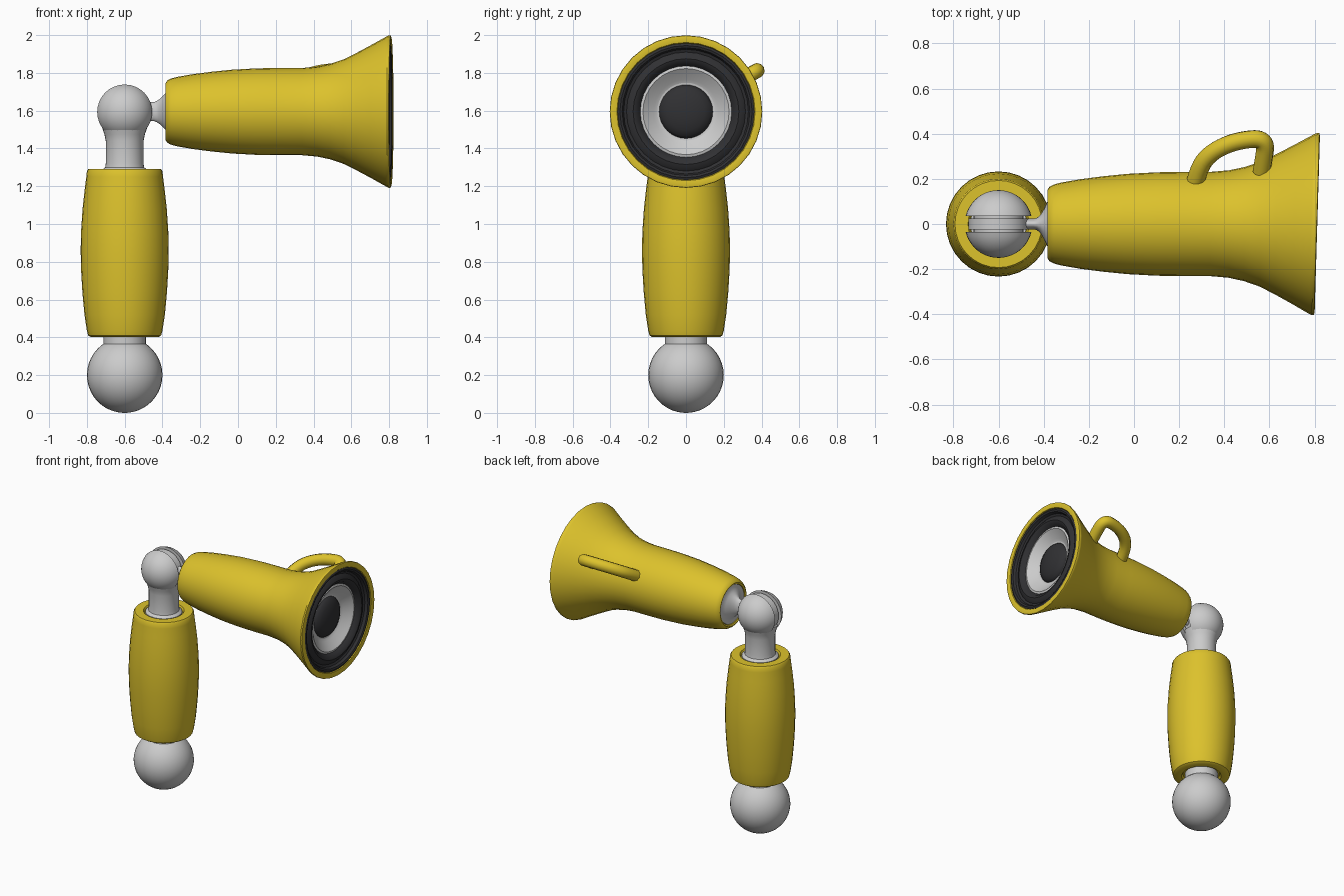
import bpy, bmesh, math
from mathutils import Vector

if "Cube" in bpy.data.objects:
    bpy.data.objects.remove(bpy.data.objects["Cube"])

AX, AZ = -0.6, 1.595   # arm x position, horn axis height


def material(name, col):
    m = bpy.data.materials.new(name)
    m.diffuse_color = (*col, 1)
    m.use_nodes = True
    m.node_tree.nodes["Principled BSDF"].inputs["Base Color"].default_value = m.diffuse_color
    return m


YELLOW = material("yellow", (0.72, 0.54, 0.025))
DARK = material("dark_rubber", (0.03, 0.03, 0.033))


def smooth(ob, angle=38):
    bpy.ops.object.select_all(action='DESELECT')
    ob.select_set(True)
    bpy.context.view_layer.objects.active = ob
    bpy.ops.object.shade_smooth_by_angle(angle=math.radians(angle))


def lathe(name, profile, axis='Z', origin=(0, 0, 0), mat=None, sides=32, warp=None):
    """Revolve (radius, height) points about an axis."""
    bm = bmesh.new()
    o = Vector(origin)
    rings = []
    for r, t in profile:
        ring = []
        for i in range(sides):
            a = 2 * math.pi * i / sides
            c, s = r * math.cos(a), r * math.sin(a)
            p = {'X': Vector((t, c, s)), 'Y': Vector((s, t, c)), 'Z': Vector((c, s, t))}[axis]
            if warp:
                p = warp(p)
            ring.append(bm.verts.new(p + o))
        rings.append(ring)
    for a, b in zip(rings, rings[1:]):
        for i in range(sides):
            j = (i + 1) % sides
            bm.faces.new((a[i], a[j], b[j], b[i]))
    bmesh.ops.remove_doubles(bm, verts=bm.verts, dist=1e-5)
    bmesh.ops.recalc_face_normals(bm, faces=bm.faces)
    me = bpy.data.meshes.new(name)
    bm.to_mesh(me)
    bm.free()
    ob = bpy.data.objects.new(name, me)
    bpy.context.collection.objects.link(ob)
    if mat:
        me.materials.append(mat)
    smooth(ob)
    return ob


def arc(R, t0, t1, n, centre=0.0):
    """Sphere profile between two axial angles (degrees, -90 to 90)."""
    out = []
    for i in range(n + 1):
        a = math.radians(t0 + (t1 - t0) * i / n)
        out.append((R * math.cos(a), centre + R * math.sin(a)))
    return out


# lower ball and neck
lathe("base_ball", [(0, 0)] + arc(0.2, -87, 53, 16, 0.2)
      + [(0.112, 0.365), (0.112, 0.43), (0, 0.43)], origin=(AX, 0, 0))

# barrel-shaped arm cover
lathe("arm_cover", [(0, 0.42), (0.125, 0.42), (0.135, 0.402), (0.18, 0.402), (0.193, 0.41),
                    (0.2, 0.435), (0.213, 0.52), (0.224, 0.64), (0.231, 0.76), (0.233, 0.86),
                    (0.231, 0.96), (0.223, 1.08), (0.212, 1.18), (0.203, 1.25), (0.2, 1.28),
                    (0.193, 1.29), (0.135, 1.29), (0.127, 1.275), (0, 1.275)],
      origin=(AX, 0, 0), mat=YELLOW)

# upper neck
lathe("upper_neck", [(0, 1.26), (0.125, 1.26), (0.122, 1.285), (0.103, 1.3), (0.1, 1.32),
                     (0.1, 1.44), (0.107, 1.475), (0.125, 1.525), (0, 1.53)], origin=(AX, 0, 0))

# upper ball split by two slots with a disc between
half = arc(0.15, 90, 14, 10)
low = [(r, -t) for r, t in half]
lathe("elbow_ball", low + [(0.11, -0.036), (0.11, -0.025), (0.132, -0.025),
                           (0.132, 0.025), (0.11, 0.025), (0.11, 0.036)] + half[::-1],
      axis='Y', origin=(AX, 0, AZ - 0.002))


# tongue between elbow and horn, flattened toward the ball
def pinch(p):
    k = min(1, max(0.48, 0.48 + (p.x + 0.425) / 0.04 * 0.52))
    return Vector((p.x, p.y * k, p.z))


lathe("tongue", [(0, -0.48), (0.05, -0.48), (0.05, -0.445), (0.056, -0.43), (0.066, -0.415),
                 (0.08, -0.4), (0.096, -0.385), (0.115, -0.376), (0.138, -0.374), (0.138, -0.35),
                 (0, -0.35)], axis='X', origin=(0, 0, AZ), warp=pinch)


# horn mouth leans slightly to one side
def lean(p):
    k = min(1, max(0, p.x / 0.8))
    return Vector((p.x + 0.03 * p.y * k * k, p.y, p.z))


horn = dict(axis='X', origin=(0, 0, AZ), warp=lean)
lathe("horn_body", [(0, -0.36), (0.137, -0.36), (0.141, -0.378), (0.152, -0.383), (0.165, -0.374),
                    (0.175, -0.355), (0.184, -0.32), (0.198, -0.24), (0.211, -0.14), (0.222, -0.03),
                    (0.229, 0.1), (0.231, 0.22), (0.231, 0.34), (0.238, 0.42), (0.253, 0.49),
                    (0.277, 0.56), (0.312, 0.63), (0.355, 0.71), (0.397, 0.785), (0.404, 0.8),
                    (0.402, 0.809), (0.39, 0.812), (0.366, 0.808), (0.36, 0.795), (0.35, 0.74),
                    (0, 0.67)], mat=YELLOW, **horn)

# speaker: rubber surround, cone, dome
lathe("speaker_surround", [(0, 0.68), (0.362, 0.74), (0.362, 0.803), (0.35, 0.808), (0.338, 0.803),
                           (0.33, 0.785), (0.315, 0.778), (0.3, 0.79), (0.28, 0.797), (0.262, 0.79),
                           (0.25, 0.772), (0.238, 0.76), (0.225, 0.72), (0, 0.69)], mat=DARK, **horn)
lathe("speaker_cone", [(0, 0.685), (0.23, 0.735), (0.242, 0.768), (0.228, 0.772), (0.21, 0.758),
                       (0.17, 0.728), (0.135, 0.708), (0, 0.70)], **horn)
lathe("speaker_dome", [(0, 0.69), (0.142, 0.70), (0.142, 0.716), (0.128, 0.734), (0.1, 0.748),
                       (0.06, 0.758), (0.02, 0.762), (0, 0.762)], mat=DARK, **horn)

# carrying handle, a tube in a plane tilted 30 degrees up
path = [(0.27, 0.18), (0.29, 0.255), (0.34, 0.315), (0.42, 0.357), (0.5, 0.375),
        (0.56, 0.378), (0.583, 0.35), (0.577, 0.30), (0.565, 0.23)]
cu = bpy.data.curves.new("handle_path", 'CURVE')
cu.dimensions = '3D'
cu.bevel_depth = 0.04
cu.bevel_resolution = 3
cu.use_fill_caps = True
sp = cu.splines.new('NURBS')
sp.points.add(len(path) - 1)
for p, (x, y) in zip(sp.points, path):
    p.co = (x, y, AZ + y * math.tan(math.radians(30)), 1)
sp.use_endpoint_u = True
sp.order_u = 3
sp.resolution_u = 4
tmp = bpy.data.objects.new("handle_path", cu)
bpy.context.collection.objects.link(tmp)
me = bpy.data.meshes.new_from_object(tmp.evaluated_get(bpy.context.evaluated_depsgraph_get()))
bpy.data.objects.remove(tmp)
handle = bpy.data.objects.new("handle", me)
bpy.context.collection.objects.link(handle)
me.materials.clear()
me.materials.append(YELLOW)
smooth(handle, 50)
